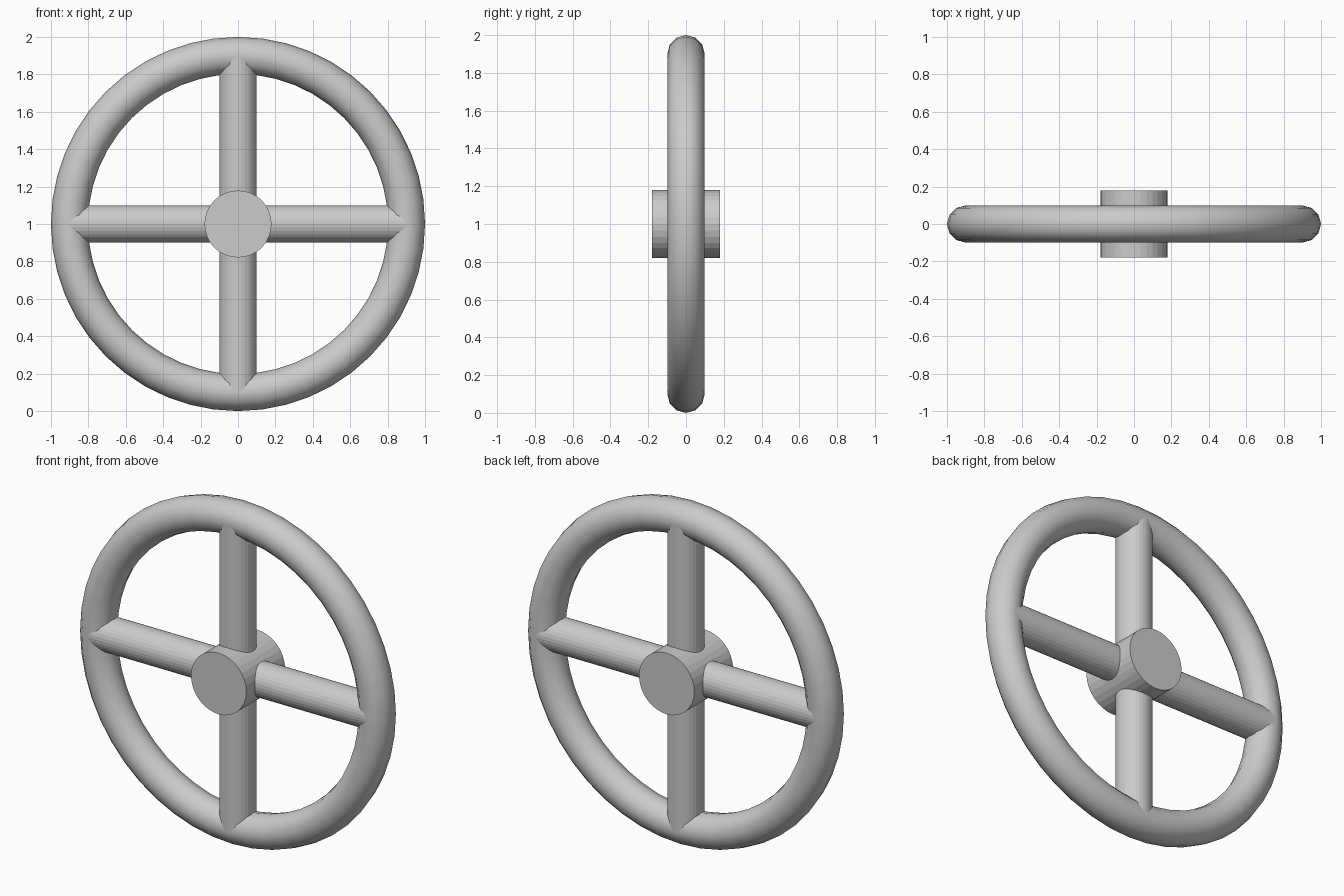
import bpy
from math import pi

if "Cube" in bpy.data.objects:
    bpy.data.objects.remove(bpy.data.objects["Cube"])

R, TUBE, HUB = 0.901, 0.099, 0.179
CENTRE = (0, 0, 1)


def rod(name, radius, length, rotation):
    bpy.ops.mesh.primitive_cylinder_add(vertices=32, radius=radius, depth=length,
                                        location=CENTRE, rotation=rotation)
    bpy.context.object.name = name


# Smooth round rim
bpy.ops.mesh.primitive_torus_add(major_radius=R, minor_radius=TUBE,
                                 major_segments=48, minor_segments=12,
                                 location=CENTRE, rotation=(pi / 2, 0, 0))
bpy.context.object.name = "rim"
bpy.ops.object.shade_smooth()

# Faceted crossing spokes, ending at the rim's centre line
rod("vertical_spoke", TUBE, 2 * R, (0, 0, 0))
rod("horizontal_spoke", TUBE, 2 * R, (0, pi / 2, 0))

# Hub along the axle
rod("hub", HUB, 2 * HUB, (pi / 2, 0, 0))
